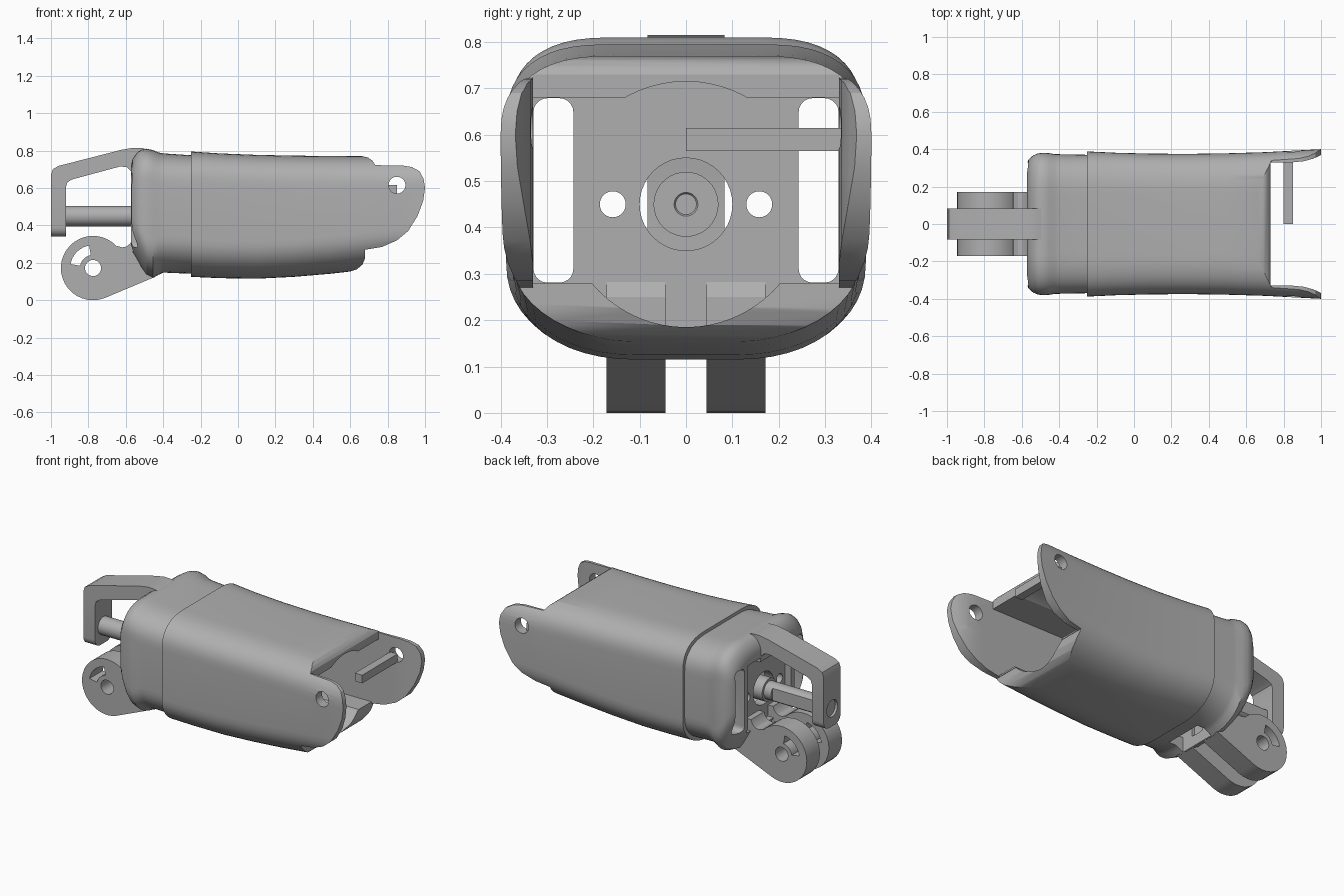
import bpy, bmesh, math
from mathutils import Vector, Matrix

cube = bpy.data.objects.get("Cube")
if cube:
    bpy.data.objects.remove(cube)

grey = bpy.data.materials.new("plain grey")
grey.use_nodes = True
GREY = (0.43, 0.43, 0.43, 1)
grey.diffuse_color = GREY
grey.node_tree.nodes["Principled BSDF"].inputs["Base Color"].default_value = GREY


def finish(name, bm):
    bmesh.ops.recalc_face_normals(bm, faces=bm.faces)
    mesh = bpy.data.meshes.new(name)
    bm.to_mesh(mesh)
    bm.free()
    mesh.materials.append(grey)
    obj = bpy.data.objects.new(name, mesh)
    bpy.context.collection.objects.link(obj)
    return obj


def prism(name, points, axis, lo, hi):
    """Extrude an outline along y (outline in x, z) or z (outline in x, y)."""
    bm = bmesh.new()
    place = (lambda p: (p[0], lo, p[1])) if axis == "y" else (lambda p: (p[0], p[1], lo))
    face = bm.faces.new([bm.verts.new(place(p)) for p in points])
    made = bmesh.ops.extrude_face_region(bm, geom=[face])["geom"]
    step = Vector((0, hi - lo, 0) if axis == "y" else (0, 0, hi - lo))
    bmesh.ops.translate(bm, vec=step, verts=[v for v in made if isinstance(v, bmesh.types.BMVert)])
    return finish(name, bm)


def box(name, x, y, z):
    return prism(name, [(x[0], z[0]), (x[1], z[0]), (x[1], z[1]), (x[0], z[1])], "y", *y)


def rod(name, axis, centre, radius, length, tip=None, sides=40):
    bm = bmesh.new()
    turn = Matrix.Rotation(math.pi / 2, 4, "Y" if axis == "x" else "X")
    bmesh.ops.create_cone(bm, cap_ends=True, segments=sides, radius1=radius,
                          radius2=radius if tip is None else tip, depth=length,
                          matrix=Matrix.Translation(centre) @ turn)
    return finish(name, bm)


def ring(hy, zb, zt, n=12):
    """Soft-cornered cross-section in y, z."""
    pts = []
    for sy, top in ((1, True), (-1, True), (-1, False), (1, False)):
        ry, rz, power = (0.22, 0.17, 2.5) if top else (0.27, 0.20, 2.2)
        rz = min(rz, (zt - zb) * 0.4)
        arc = []
        for i in range(n + 1):
            a = math.pi / 2 * i / n
            y = sy * (hy - ry + ry * math.cos(a) ** (2 / power))
            up = rz * max(0, math.sin(a)) ** (2 / power)
            arc.append((y, zt - rz + up if top else zb + rz - up))
        pts += arc if (sy > 0) == top else arc[::-1]
    return pts


def loft(name, stations):
    bm = bmesh.new()
    rings = [[bm.verts.new((x, *p)) for p in ring(hy, zb, zt)] for x, hy, zb, zt in stations]
    n = len(rings[0])
    for a, b in zip(rings, rings[1:]):
        for i in range(n):
            bm.faces.new((a[i], a[(i + 1) % n], b[(i + 1) % n], b[i]))
    bm.faces.new(rings[0])
    bm.faces.new(rings[-1])
    return finish(name, bm)


def carve(obj, tools, operation="DIFFERENCE"):
    for tool in tools:
        tool.hide_render = True
        mod = obj.modifiers.new("cut", "BOOLEAN")
        mod.operation, mod.object, mod.solver = operation, tool, "EXACT"
        graph = bpy.context.evaluated_depsgraph_get()
        mesh = bpy.data.meshes.new_from_object(obj.evaluated_get(graph))
        obj.modifiers.clear()
        obj.data = mesh
        bpy.data.objects.remove(tool)


def arc(cx, cz, r, start, end, n=24):
    return [(cx + r * math.cos(math.radians(start + (end - start) * i / n)),
             cz + r * math.sin(math.radians(start + (end - start) * i / n))) for i in range(n + 1)]


AXIS_Z = 0.45

# Long outer sleeve with its two side ears
sleeve = loft("sleeve", [(-0.25, 0.388, 0.125, 0.795), (-0.1, 0.381, 0.118, 0.785),
                         (0.1, 0.376, 0.115, 0.777), (0.3, 0.375, 0.125, 0.773),
                         (0.5, 0.378, 0.142, 0.771), (0.7, 0.384, 0.165, 0.77),
                         (0.85, 0.392, 0.18, 0.77), (1.0, 0.40, 0.20, 0.77)])
side_outline = [(-0.3, 0.05), (0.58, 0.05), (0.59, 0.15), (0.635, 0.165), (0.665, 0.19),
                (0.68, 0.225), (0.68, 0.27), (0.77, 0.285), (0.85, 0.32), (0.91, 0.37),
                (0.96, 0.45), (0.99, 0.53), (1.0, 0.6), (0.992, 0.65), (0.97, 0.69),
                (0.93, 0.712), (0.88, 0.72), (0.735, 0.722), (0.72, 0.745), (0.695, 0.763),
                (0.66, 0.771), (0.6, 0.85), (-0.3, 0.85)]
carve(sleeve, [prism("side_cutter", side_outline, "y", -0.6, 0.6)], "INTERSECT")


def mouth(start):
    half = [(start, 0.33), (0.85, 0.33), (0.91, 0.336), (0.96, 0.35), (1.03, 0.382)]
    return half + [(x, -y) for x, y in reversed(half)]


carve(sleeve, [box("hollow_cutter", (-0.4, 0.8), (-0.33, 0.33), (0.28, 0.68)),
               rod("bore_cutter", "x", (0.2, 0, AXIS_Z), 0.265, 1.2, sides=64),
               prism("upper_mouth_cutter", mouth(0.73), "z", 0.5, 0.9),
               prism("lower_mouth_cutter", mouth(0.682), "z", 0.0, 0.52),
               rod("ear_hole_cutter", "y", (0.85, 0, 0.615), 0.045, 1.2)])

# Cross bar on one ear
bar = box("cross_bar", (0.80, 0.85), (0, 0.345), (0.565, 0.615))

# Rounded end cap with a perforated plate
cap = loft("end_cap", [(-0.572, 0.325, 0.27, 0.72), (-0.564, 0.345, 0.25, 0.755),
                       (-0.54, 0.366, 0.215, 0.79), (-0.515, 0.377, 0.17, 0.805),
                       (-0.49, 0.38, 0.135, 0.81), (-0.455, 0.379, 0.118, 0.803),
                       (-0.425, 0.374, 0.135, 0.79), (-0.4, 0.373, 0.147, 0.785),
                       (-0.249, 0.37, 0.142, 0.775)])
cutters = [box("cap_hollow_cutter", (-0.47, -0.1), (-0.33, 0.33), (0.28, 0.68)),
           rod("cap_bore_cutter", "x", (-0.27, 0, AXIS_Z), 0.265, 0.4, sides=64),
           box("recess_cutter", (-0.7, -0.53), (-0.21, 0.21), (0.26, 0.68)),
           rod("centre_cutter", "x", (-0.5, 0, AXIS_Z), 0.1, 0.4),
           box("window_cutter", (-0.45, -0.35), (-0.12, 0.12), (0.0, 0.275))]
for side in (-1, 1):
    y = sorted((side * 0.243, side * 0.329))
    slot = box("slot_cutter", (-0.7, -0.4), y, (0.281, 0.679))
    bm = bmesh.new()
    bm.from_mesh(slot.data)
    lengthwise = [e for e in bm.edges if abs(e.verts[0].co.x - e.verts[1].co.x) > 0.1]
    bmesh.ops.bevel(bm, geom=lengthwise, offset=0.03, segments=5, profile=0.5, affect="EDGES")
    bm.to_mesh(slot.data)
    bm.free()
    cutters += [slot, rod("screw_hole_cutter", "x", (-0.5, side * 0.158, AXIS_Z), 0.028, 0.4)]
carve(cap, cutters)

# Overhanging hook bracket
hook = prism("hook_bracket", [(-0.47, 0.80), (-0.51, 0.813), (-0.56, 0.815), (-0.62, 0.805),
                              (-0.96, 0.718), (-0.99, 0.70), (-1.0, 0.67), (-1.0, 0.34),
                              (-0.92, 0.34), (-0.92, 0.605), (-0.912, 0.63), (-0.89, 0.645),
                              (-0.63, 0.715), (-0.595, 0.712), (-0.572, 0.69), (-0.565, 0.65),
                              (-0.52, 0.65), (-0.47, 0.72)], "y", -0.083, 0.083)
bm = bmesh.new()
bm.from_mesh(hook.data)
low = [e for e in bm.edges if all(v.co.z < 0.35 for v in e.verts)
       and abs(e.verts[0].co.x - e.verts[1].co.x) > 0.05]
bmesh.ops.bevel(bm, geom=low, offset=0.05, segments=5, profile=0.5, affect="EDGES")
bm.to_mesh(hook.data)
bm.free()
carve(hook, [rod("hook_bore_cutter", "x", (-1.0, 0, AXIS_Z), 0.052, 0.1)])

# Tension pin with a countersunk head
pin = rod("tension_pin", "x", (-0.74, 0, AXIS_Z), 0.055, 0.49)
carve(pin, [box("flat_cutter", (-0.92, -0.62), (0.04, 0.2), (0.3, 0.6))])
head = rod("pin_head", "x", (-0.53, 0, AXIS_Z), 0.07, 0.08)
carve(head, [rod("countersink_cutter", "x", (-0.505, 0, AXIS_Z), 0.0, 0.05, tip=0.032)])

# Pair of hinge lugs
lug_outline = ([(-0.45, 0.122), (-0.45, 0.25), (-0.5, 0.33), (-0.565, 0.33), (-0.575, 0.305),
                (-0.595, 0.287), (-0.62, 0.282), (-0.645, 0.29)]
               + arc(-0.775, 0.172, 0.172, 42, 292))
for name, side in (("hinge_lug_right", -1), ("hinge_lug_left", 1)):
    lug = prism(name, lug_outline, "y", *sorted((side * 0.044, side * 0.172)))
    curved_slot = (arc(-0.775, 0.172, 0.122, 170, 100, 12) + arc(-0.775, 0.172, 0.07, 100, 170, 12))
    carve(lug, [rod("pivot_cutter", "y", (-0.775, 0, 0.172), 0.043, 0.6),
                prism("curved_slot_cutter", curved_slot, "y", -0.3, 0.3)])

# Smooth shading with crisp edges
for obj in bpy.context.scene.objects:
    if obj.type == "MESH" and obj.data.materials and obj.data.materials[0] == grey:
        bpy.ops.object.select_all(action="DESELECT")
        obj.select_set(True)
        bpy.context.view_layer.objects.active = obj
        bpy.ops.object.shade_smooth_by_angle(angle=math.radians(28))
